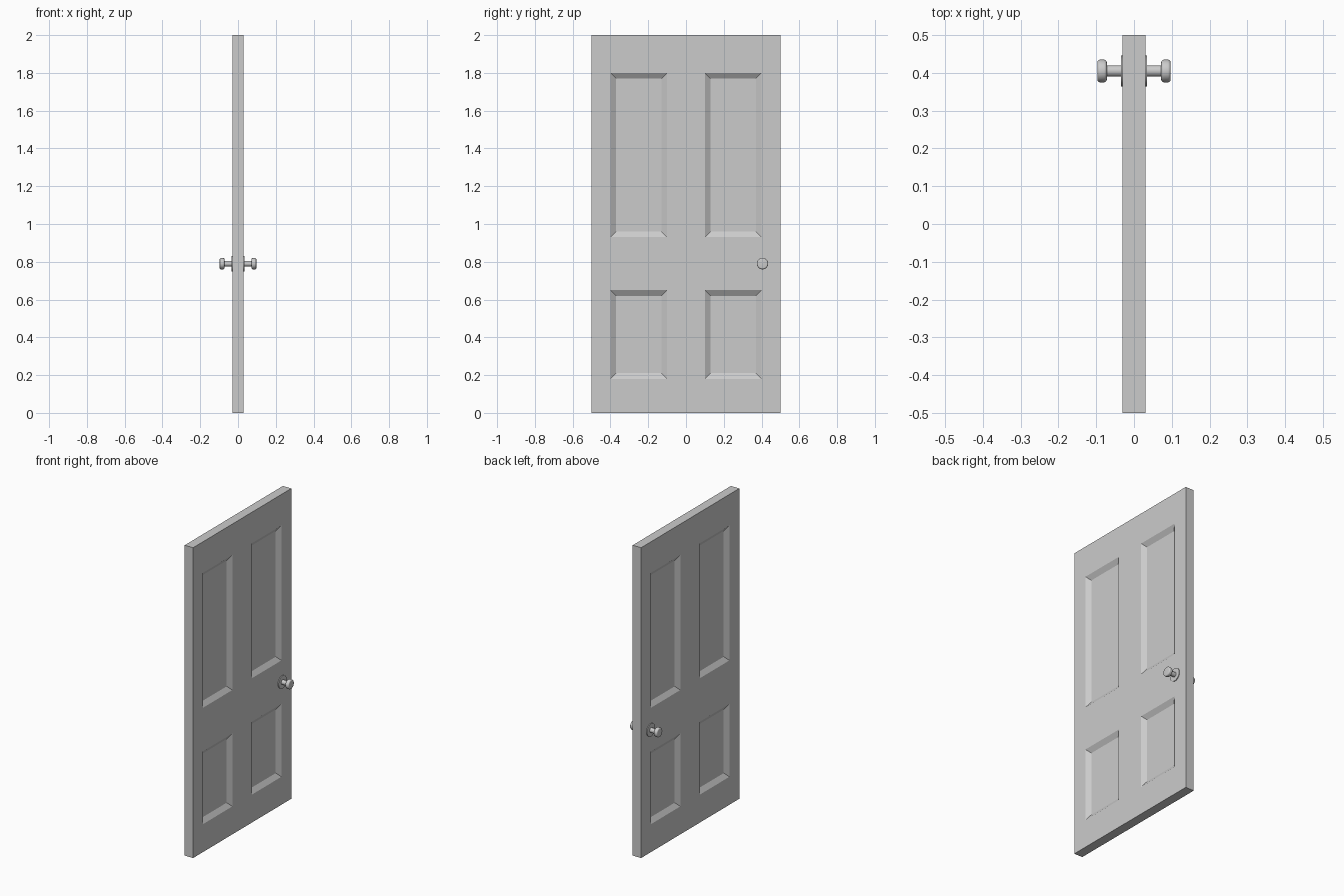
import bpy, bmesh, math
from mathutils import Vector, Matrix

if "Cube" in bpy.data.objects:
    bpy.data.objects.remove(bpy.data.objects["Cube"])


def new_object(name, bm):
    bmesh.ops.recalc_face_normals(bm, faces=bm.faces)
    mesh = bpy.data.meshes.new(name)
    bm.to_mesh(mesh)
    bm.free()
    obj = bpy.data.objects.new(name, mesh)
    bpy.context.collection.objects.link(obj)
    return obj


def mirror_x(obj):
    mod = obj.modifiers.new("Mirror", 'MIRROR')
    mod.use_axis = (True, False, False)
    mod.use_clip = True


# Door slab: one half, with four sunken panels, mirrored through its thickness
T = 0.03
ys = [-0.5, -0.4, -0.1, 0.1, 0.4, 0.5]
zs = [0, 0.18, 0.65, 0.93, 1.8, 2.0]
bm = bmesh.new()
grid = [[bm.verts.new((T, y, z)) for z in zs] for y in ys]
panels = []
for i in range(5):
    for j in range(5):
        f = bm.faces.new((grid[i][j], grid[i + 1][j], grid[i + 1][j + 1], grid[i][j + 1]))
        if i in (1, 3) and j in (1, 3):
            panels.append(f)
bm.normal_update()
rim = [e for e in bm.edges if e.is_boundary]
ext = bmesh.ops.extrude_edge_only(bm, edges=rim)
for v in ext["geom"]:
    if isinstance(v, bmesh.types.BMVert):
        v.co.x = 0
for f in panels:
    bmesh.ops.inset_region(bm, faces=[f], thickness=0.03, depth=0, use_even_offset=True)
    for v in f.verts:
        v.co.x = T - 0.02
door = new_object("door_slab", bm)
mirror_x(door)


def lathe(name, profile, y, z, steps=32):
    """Spin (x, radius) points around a line along x, then mirror to the other face."""
    bm = bmesh.new()
    vs = [bm.verts.new((x, r, 0)) for x, r in profile]
    es = [bm.edges.new(p) for p in zip(vs, vs[1:])]
    bmesh.ops.spin(bm, geom=vs + es, cent=(0, 0, 0), axis=(1, 0, 0),
                   angle=math.tau, steps=steps, use_duplicate=False)
    bmesh.ops.remove_doubles(bm, verts=bm.verts, dist=1e-5)
    bmesh.ops.translate(bm, verts=bm.verts, vec=(0, y, z))
    obj = new_object(name, bm)
    mirror_x(obj)
    bpy.ops.object.select_all(action='DESELECT')
    obj.select_set(True)
    bpy.context.view_layer.objects.active = obj
    bpy.ops.object.shade_smooth_by_angle(angle=math.radians(35))
    return obj


# Handles: backing plate, stem and rounded knob on both faces
KY, KZ = 0.405, 0.79
lathe("handle_plate", [(0.028, 0), (0.028, 0.041), (0.035, 0.041), (0.035, 0)], KY, KZ)
lathe("handle_stem", [(0.033, 0), (0.033, 0.015), (0.075, 0.015), (0.075, 0)], KY, KZ)
b = 0.007
x0, x1, R = 0.072, 0.097, 0.03
arc = [math.radians(a) for a in (0, 22.5, 45, 67.5, 90)]
knob = [(x0, 0)]
knob += [(x0 + b - b * math.cos(a), R - b + b * math.sin(a)) for a in arc]
knob += [(x1 - b + b * math.cos(a), R - b + b * math.sin(a)) for a in reversed(arc)]
knob += [(x1, 0)]
lathe("handle_knob", knob, KY, KZ)
